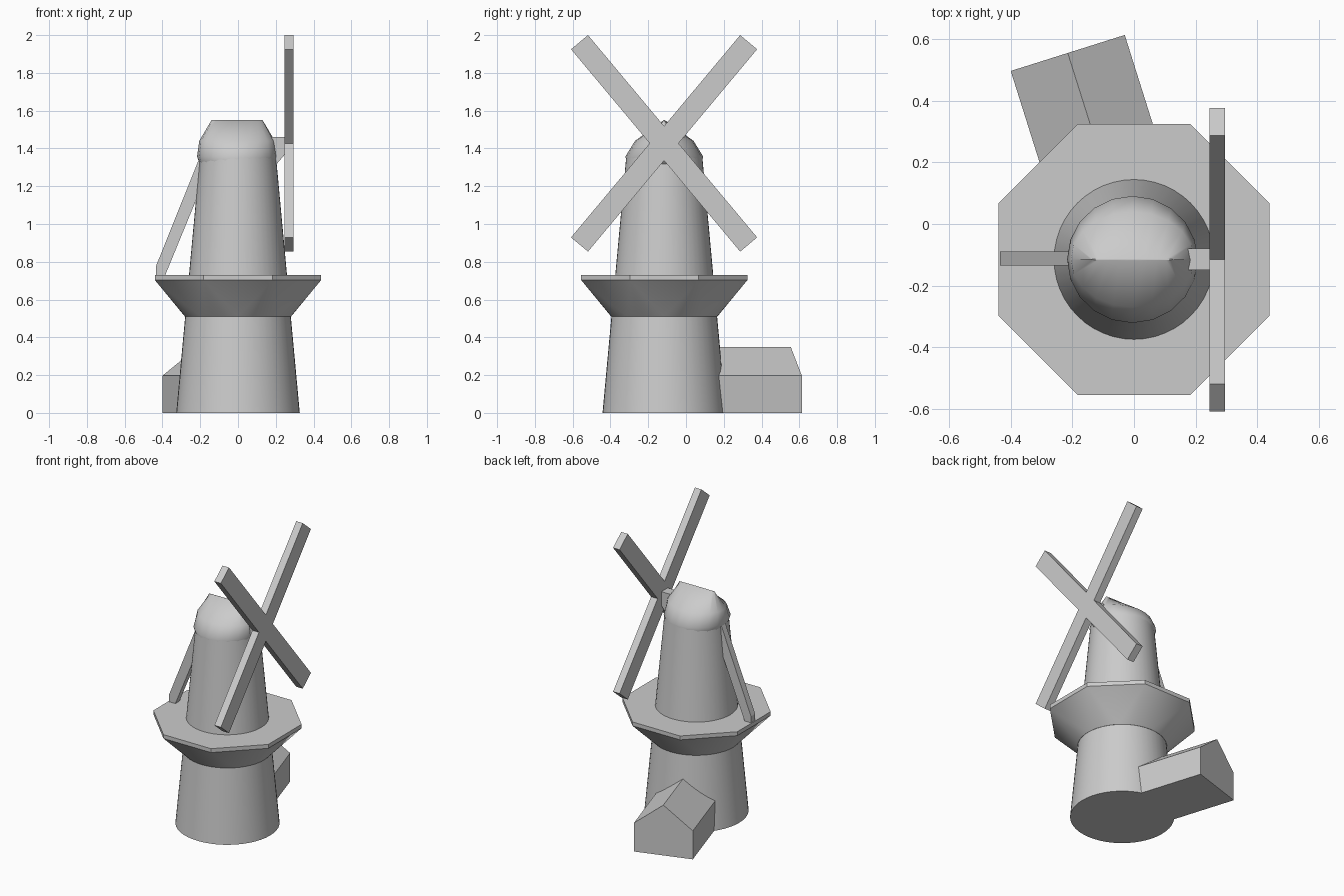
import bpy, bmesh
from math import sin, cos, pi, radians
from mathutils import Vector, Matrix

if "Cube" in bpy.data.objects:
    bpy.data.objects.remove(bpy.data.objects["Cube"])

CY = -0.115  # tower axis in y


def finish(name, bm, smooth=None):
    bmesh.ops.recalc_face_normals(bm, faces=bm.faces)
    me = bpy.data.meshes.new(name)
    bm.to_mesh(me)
    bm.free()
    ob = bpy.data.objects.new(name, me)
    bpy.context.collection.objects.link(ob)
    if smooth:
        bpy.ops.object.select_all(action='DESELECT')
        ob.select_set(True)
        bpy.context.view_layer.objects.active = ob
        bpy.ops.object.shade_smooth_by_angle(angle=radians(smooth))
    return ob


def ring(n, rx, ry, z, phase=0.0, cx=0.0):
    return [(cx + rx * cos(2 * pi * i / n + phase),
             CY + ry * sin(2 * pi * i / n + phase), z) for i in range(n)]


def loft(name, rings, smooth):
    bm = bmesh.new()
    vs = [[bm.verts.new(p) for p in r] for r in rings]
    n = len(vs[0])
    for a, b in zip(vs, vs[1:]):
        for i in range(n):
            j = (i + 1) % n
            bm.faces.new((a[i], a[j], b[j], b[i]))
    bm.faces.new(vs[0])
    bm.faces.new(vs[-1])
    return finish(name, bm, smooth)


def prism(name, profile, depth, mat):
    """Extrude a 2D profile (local x, z) along local y from 0 to depth."""
    bm = bmesh.new()
    f = bm.faces.new([bm.verts.new((x, 0, z)) for x, z in profile])
    ext = bmesh.ops.extrude_face_region(bm, geom=[f])["geom"]
    bmesh.ops.translate(bm, vec=(0, depth, 0),
                        verts=[v for v in ext if isinstance(v, bmesh.types.BMVert)])
    bm.transform(mat)
    return finish(name, bm)


# Tapered round tower
loft("tower", [ring(48, 0.327, 0.327, 0), ring(48, 0.201, 0.201, 1.36)], 30)

# Octagonal gallery blending down to the round tower
bm = bmesh.new()
R = 0.44 / cos(pi / 8)
for p in (ring(48, 0.281, 0.281, 0.51) + ring(8, R, R, 0.703, pi / 8)):
    bm.verts.new(p)
bmesh.ops.convex_hull(bm, input=bm.verts[:])
finish("gallery_support", bm, 30)
loft("gallery_deck", [ring(8, R, R, 0.703, pi / 8), ring(8, R, R, 0.73, pi / 8)], 30)

# Rounded cap closing into a ridge along x
cap = [(0.196, 0.196, 1.315), (0.212, 0.206, 1.357), (0.2, 0.155, 1.44), (0.135, 0.003, 1.55)]
loft("cap", [ring(20, rx, ry, z, cx=-0.005) for rx, ry, z in cap], 50)

# Sail axle bracket
prism("sail_axle", [(0.15, 1.46), (0.25, 1.46), (0.25, 1.37), (0.19, 1.30), (0.15, 1.30)],
      0.07, Matrix.Translation((0, -0.15, 0)))

# Two crossed sail beams
for side, label in ((1, "sail_a"), (-1, "sail_b")):
    m = (Matrix.Translation((0.27, -0.116, 1.427))
         @ Matrix.Rotation(side * radians(39.9), 4, 'X')
         @ Matrix.Diagonal((0.05, 0.117, 1.396, 1)))
    bm = bmesh.new()
    bmesh.ops.create_cube(bm, size=1, matrix=m)
    finish(label, bm)

# Tail pole from cap down to gallery
prism("tail_pole", [(-0.435, 0.73), (-0.435, 0.775), (-0.2, 1.36), (-0.16, 1.36),
                    (-0.16, 1.277), (-0.385, 0.73)],
      0.045, Matrix.Translation((0, -0.135, 0)))

# Gabled annex behind the tower
m = Matrix.Translation((-0.215, 0.555, 0)) @ Matrix.Rotation(radians(17.5), 4, 'Z')
w = 0.194
prism("annex", [(-w, 0), (w, 0), (w, 0.197), (0, 0.348), (-w, 0.197)], -0.5, m)
